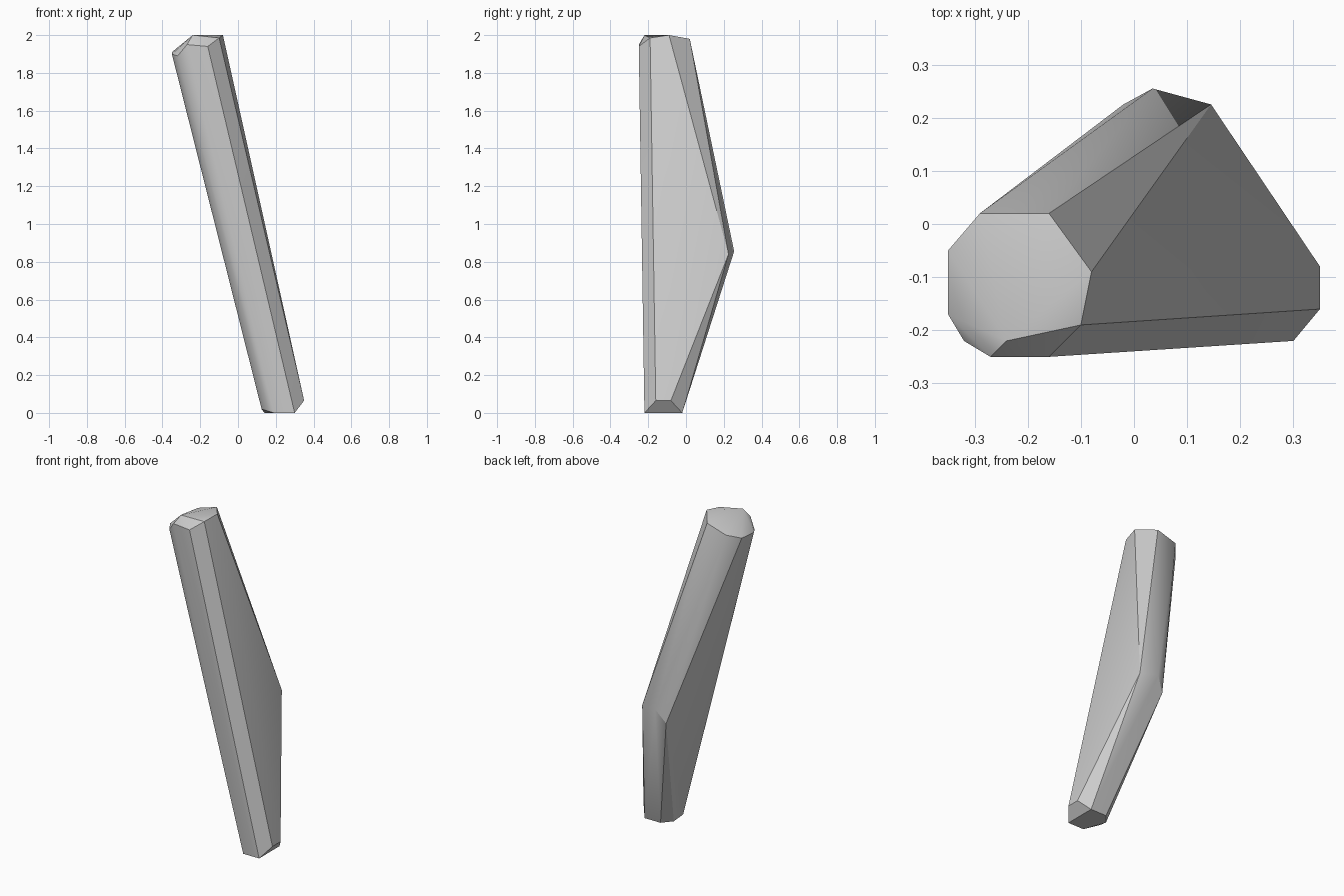
import bpy
import bmesh
from math import radians

default_cube = bpy.data.objects.get("Cube")
if default_cube:
    bpy.data.objects.remove(default_cube, do_unlink=True)


def make_material(name, value):
    material = bpy.data.materials.new(name)
    material.use_nodes = True
    colour = (value, value, value, 1)
    material.diffuse_color = colour
    shader = material.node_tree.nodes["Principled BSDF"]
    shader.inputs["Base Color"].default_value = colour
    return material


def make_faceted_solid(name, corner_rings, material, sharp_angle):
    """Wrap a convex skin around the corner rings and shade it."""
    mesh = bpy.data.meshes.new(name)
    bm = bmesh.new()
    for ring in corner_rings:
        for corner in ring:
            bm.verts.new(corner)
    hull = bmesh.ops.convex_hull(bm, input=bm.verts[:])
    unused = [v for v in hull["geom_interior"] if isinstance(v, bmesh.types.BMVert)]
    bmesh.ops.delete(bm, geom=unused, context="VERTS")
    bmesh.ops.recalc_face_normals(bm, faces=bm.faces[:])
    bm.to_mesh(mesh)
    bm.free()
    mesh.materials.append(material)
    solid = bpy.data.objects.new(name, mesh)
    bpy.context.collection.objects.link(solid)
    bpy.ops.object.select_all(action="DESELECT")
    solid.select_set(True)
    bpy.context.view_layer.objects.active = solid
    bpy.ops.object.shade_smooth_by_angle(angle=radians(sharp_angle))
    return solid


# Chipped upper end: flat crown, then its bevelled rim
crown = [(-.24, -.22, 2), (-.1, -.19, 1.985), (-.08, -.09, 2), (-.16, .02, 1.98)]
rim = [(-.29, .02, 1.94), (-.35, -.05, 1.91), (-.35, -.17, 1.9),
       (-.32, -.22, 1.89), (-.27, -.25, 1.95), (-.16, -.25, 1.94)]

# Bulging ridge at the back
ridge = [(.145, .225, .84), (.035, .255, .855), (-.02, .225, .77)]

# Lower end: flat foot with bevelled sides
foot = [(x, y, 0) for x in (.19, .3) for y in (-.22, -.02)]
foot_bevel = [(.35, -.16, .065), (.35, -.08, .065), (.125, -.15, .02), (.14, -.08, 0)]

stone = make_material("grey stone", .6)
make_faceted_solid("stone_shard", [crown, rim, ridge, foot, foot_bevel], stone, 30)
